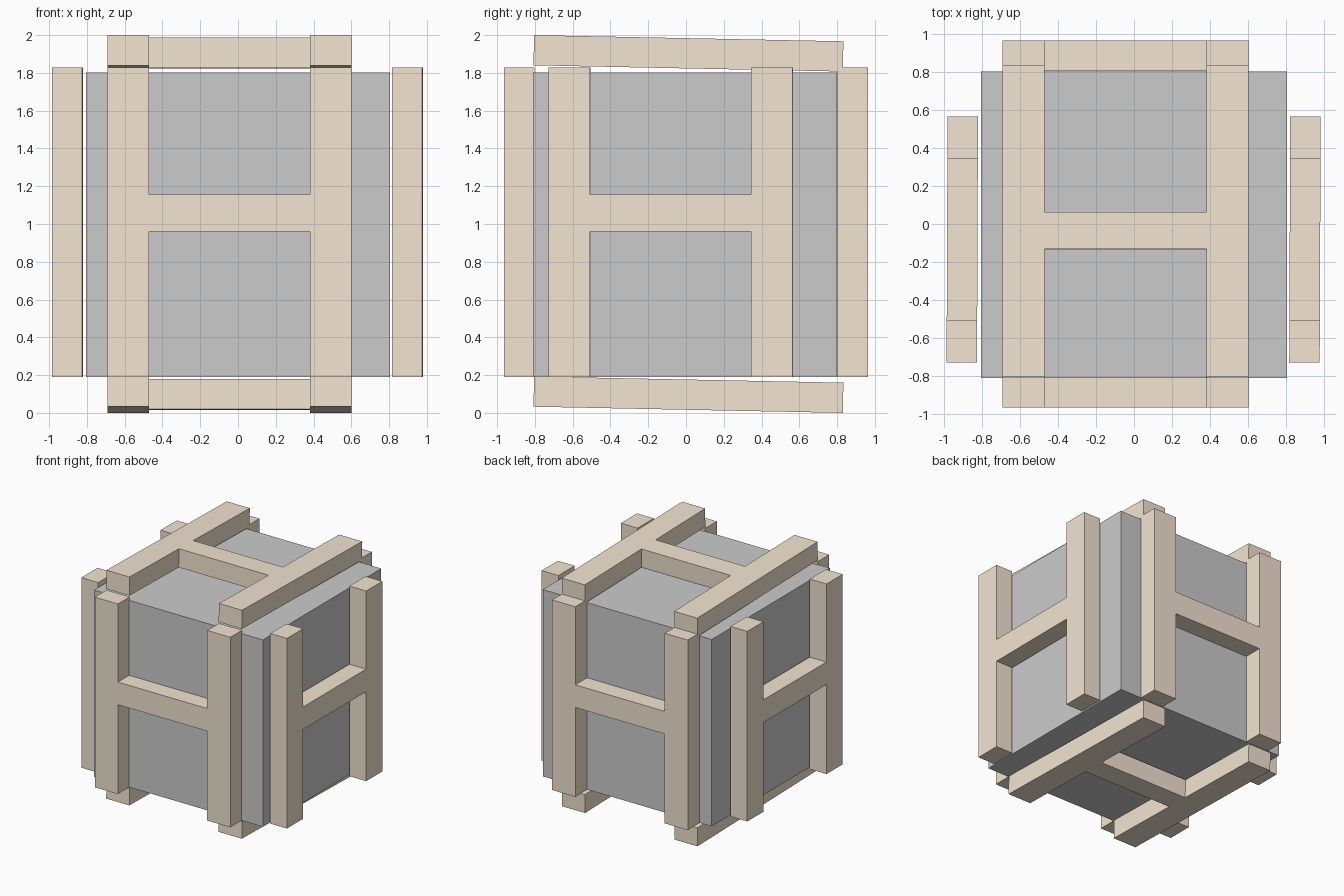
import bpy, bmesh
from math import pi

if "Cube" in bpy.data.objects:
    bpy.data.objects.remove(bpy.data.objects["Cube"])

wood = bpy.data.materials.new("wood")
wood.diffuse_color = (0.9, 0.78, 0.64, 1)
wood.use_nodes = True
wood.node_tree.nodes["Principled BSDF"].inputs["Base Color"].default_value = wood.diffuse_color

W, IN, L, T = 0.646, 0.426, 0.819, 0.08   # half width, inner edge, half length, half thickness
BAR_LO, BAR_HI = -0.049, 0.146            # crossbar edges


def h_frame(name, loc, rot):
    """H-shaped slab: profile in local XZ, extruded along Y."""
    right = [(IN, BAR_LO), (IN, -L), (W, -L), (W, L), (IN, L), (IN, BAR_HI)]
    profile = right + [(-x, z) for x, z in reversed(right)]
    bm = bmesh.new()
    face = bm.faces.new([bm.verts.new((x, -T, z)) for x, z in profile])
    ext = bmesh.ops.extrude_face_region(bm, geom=[face], use_keep_orig=True)
    verts = [g for g in ext["geom"] if isinstance(g, bmesh.types.BMVert)]
    bmesh.ops.translate(bm, vec=(0, 2 * T, 0), verts=verts)
    bmesh.ops.recalc_face_normals(bm, faces=bm.faces)
    mesh = bpy.data.meshes.new(name)
    bm.to_mesh(mesh)
    bm.free()
    mesh.materials.append(wood)
    ob = bpy.data.objects.new(name, mesh)
    ob.location, ob.rotation_euler = loc, rot
    bpy.context.collection.objects.link(ob)


# Grey block in the middle
bpy.ops.mesh.primitive_cube_add(size=1, location=(0, -0.005, 0.996))
core = bpy.context.object
core.name = "core_block"
core.scale = (1.61, 1.61, 1.61)

# Upright frames on the four sides
h_frame("front_frame", (-0.045, -0.883, 1.009), (0, 0, 0))
h_frame("back_frame", (-0.045, 0.883, 1.009), (0, 0, 0))
h_frame("right_frame", (0.898, -0.081, 1.009), (0, 0, pi / 2 - 0.004))
h_frame("left_frame", (-0.902, -0.081, 1.009), (0, 0, pi / 2 - 0.004))

# Slightly tilted frames above and below
h_frame("top_frame", (-0.045, 0.013, 1.9036), (pi / 2 - 0.02, 0, 0))
h_frame("bottom_frame", (-0.045, 0.013, 0.0964), (pi / 2 - 0.02, 0, 0))
